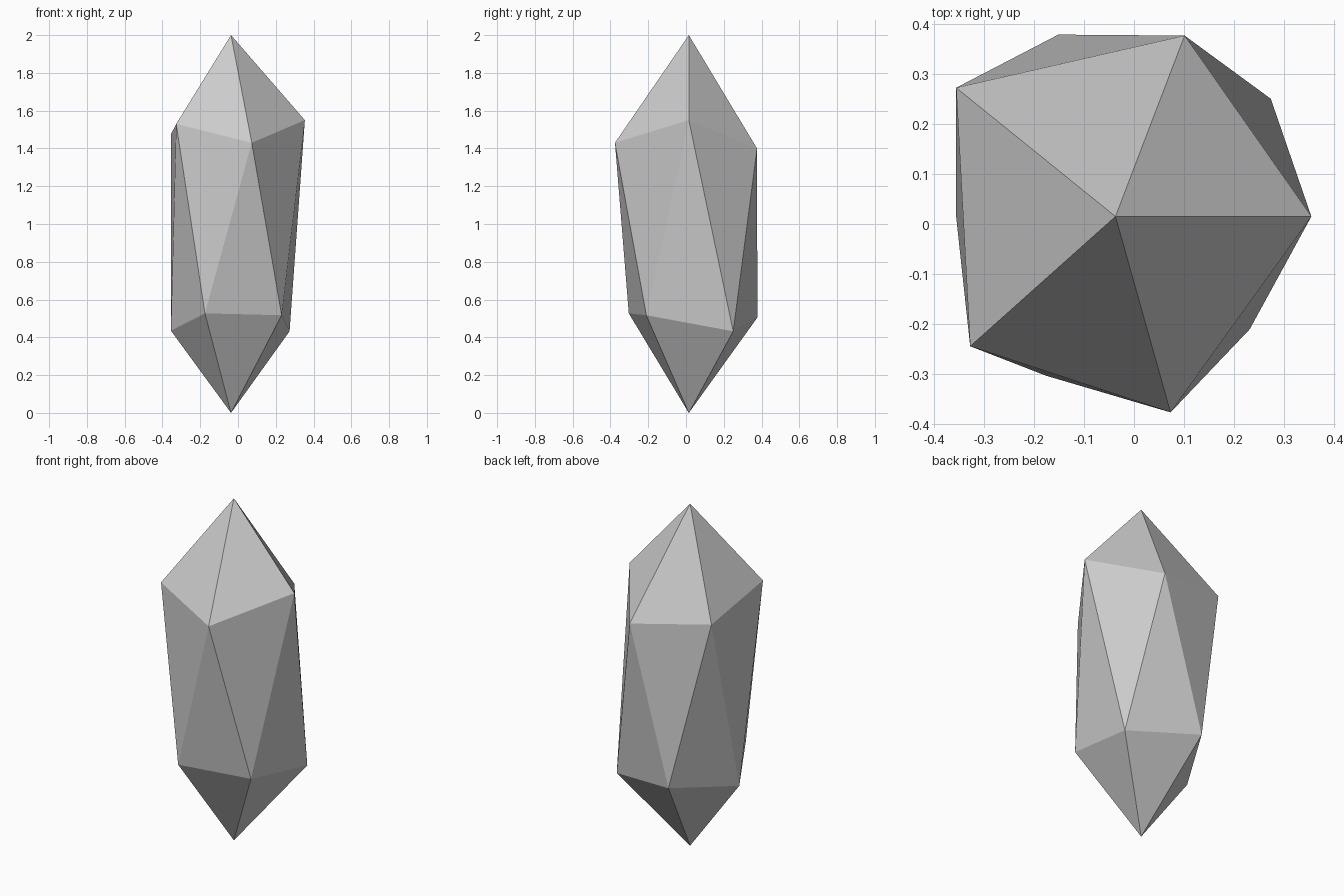
import bpy, bmesh

if "Cube" in bpy.data.objects:
    bpy.data.objects.remove(bpy.data.objects["Cube"])

# Irregular five-sided crystal: two staggered rings between two tips
upper = [(0.354, 0.015, 1.55), (0.101, 0.376, 1.40), (-0.355, 0.272, 1.475),
         (-0.327, -0.244, 1.53), (0.073, -0.376, 1.43)]
lower = [(0.273, 0.25, 0.432), (-0.151, 0.378, 0.505), (-0.355, 0.015, 0.435),
         (-0.175, -0.303, 0.527), (0.231, -0.21, 0.517)]

bm = bmesh.new()
top = bm.verts.new((-0.037, 0.015, 2.0))
bottom = bm.verts.new((-0.037, 0.015, 0.0))
up = [bm.verts.new(p) for p in upper]
low = [bm.verts.new(p) for p in lower]

# Cap, zigzag side facets and base point, one fifth at a time
for i in range(5):
    j = (i + 1) % 5
    bm.faces.new((up[i], up[j], top))
    bm.faces.new((up[i], low[i], up[j]))
    bm.faces.new((low[i], low[j], up[j]))
    bm.faces.new((low[j], low[i], bottom))

bmesh.ops.recalc_face_normals(bm, faces=bm.faces)
mesh = bpy.data.meshes.new("crystal")
bm.to_mesh(mesh)
bm.free()
bpy.context.collection.objects.link(bpy.data.objects.new("crystal", mesh))
